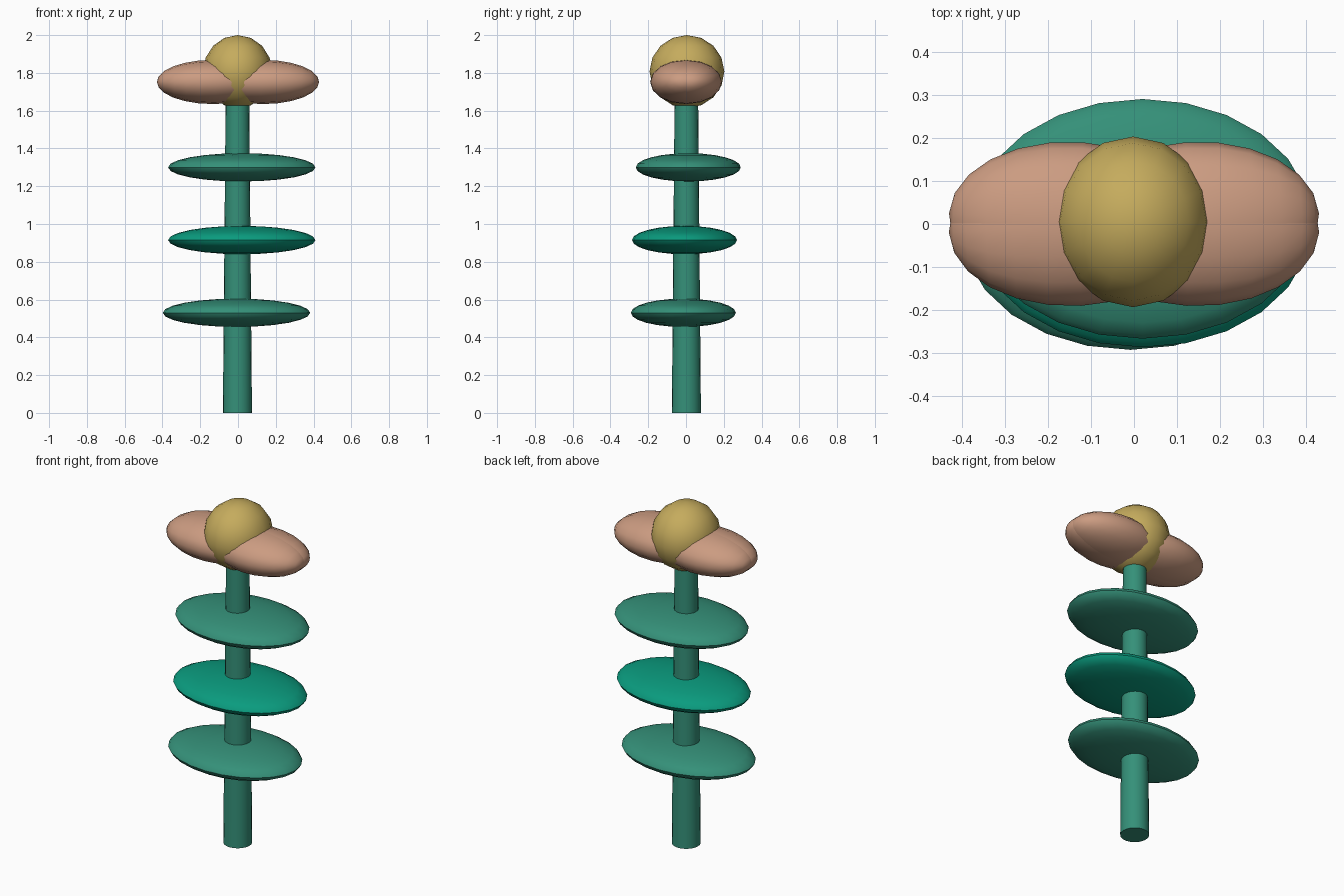
import bpy
from math import radians, pi

if "Cube" in bpy.data.objects:
    bpy.data.objects.remove(bpy.data.objects["Cube"])


def material(name, rgb):
    m = bpy.data.materials.new(name)
    m.diffuse_color = (*rgb, 1)
    m.use_nodes = True
    m.node_tree.nodes["Principled BSDF"].inputs["Base Color"].default_value = m.diffuse_color
    return m


GREEN = material("leaf_green", (0.035, 0.28, 0.19))
BRIGHT = material("bright_green", (0.003, 0.33, 0.21))
PEACH = material("petal_peach", (0.60, 0.33, 0.22))
YELLOW = material("centre_yellow", (0.56, 0.41, 0.11))


def finish(name, mat):
    ob = bpy.context.object
    ob.name = name
    ob.data.materials.append(mat)
    bpy.ops.object.shade_smooth_by_angle(angle=radians(40))
    return ob


def ellipsoid(name, loc, radii, mat, segs=24, rings=12, pole_x=False, tilt=0):
    bpy.ops.mesh.primitive_uv_sphere_add(segments=segs, ring_count=rings, radius=1)
    ob = bpy.context.object
    if pole_x:  # lay the poles along x so the ends are pointed
        ob.rotation_euler = (0, pi / 2, 0)
        bpy.ops.object.transform_apply(rotation=True)
    ob.scale = radii
    bpy.ops.object.transform_apply(scale=True)
    ob.location = loc
    ob.rotation_euler.z = tilt
    finish(name, mat)


# Tapered stem, ending inside the flower centre
bpy.ops.mesh.primitive_cone_add(vertices=20, radius1=0.077, radius2=0.062,
                                depth=1.7, location=(-0.003, 0.002, 0.85))
finish("stem", GREEN)

# Three flat leaf discs
for i, (x, y, z, mat) in enumerate([(-0.008, -0.014, 0.53, GREEN),
                                    (0.02, -0.008, 0.915, BRIGHT),
                                    (0.02, 0.012, 1.30, GREEN)]):
    ellipsoid(f"leaf_{i + 1}", (x, y, z), (0.39, 0.278, 0.075), mat)

# Overlapping petals on both sides
for side, label in ((-1, "left"), (1, "right")):
    for k, dy in enumerate((-0.004, 0.004)):
        ellipsoid(f"petal_{label}_{k + 1}", (side * 0.132, dy, 1.752),
                  (0.298, 0.186, 0.117), PEACH, 16, 12, True,
                  side * radians(4 if dy > 0 else -3))

# Round flower centre
ellipsoid("flower_centre", (-0.002, 0.005, 1.807), (0.183, 0.198, 0.193), YELLOW, 16, 8)
